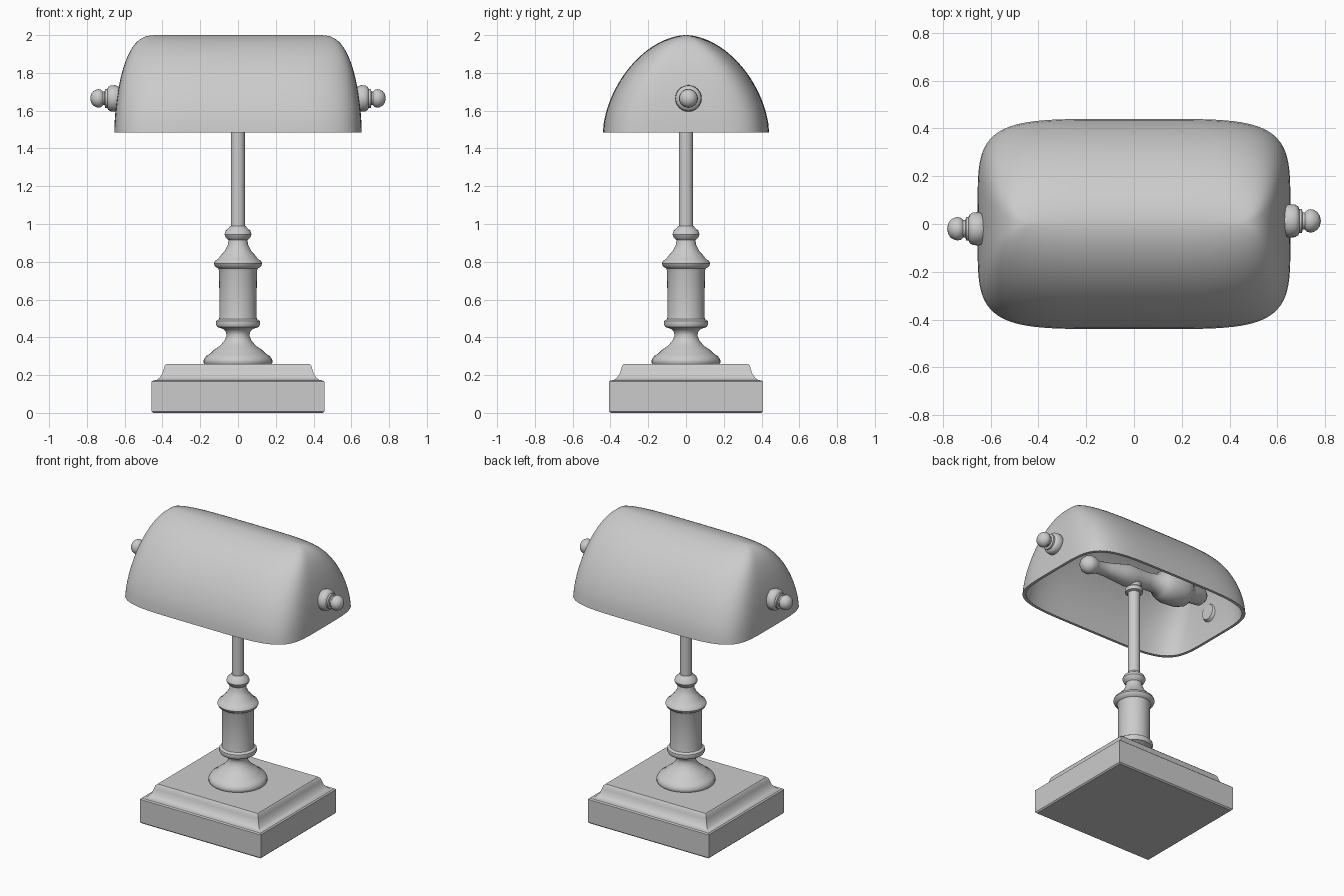
import bpy, bmesh
from math import sin, cos, pi, copysign, radians
from mathutils import Matrix, Vector

if "Cube" in bpy.data.objects:
    bpy.data.objects.remove(bpy.data.objects["Cube"])

grey = bpy.data.materials.new("plain_grey")
grey.use_nodes = True
colour = (0.6, 0.6, 0.6, 1)
grey.diffuse_color = colour
grey.node_tree.nodes["Principled BSDF"].inputs["Base Color"].default_value = colour


def loft(name, rings, angle=40, matrix=Matrix()):
    """Skin a stack of equal-length point rings and close both ends."""
    bm = bmesh.new()
    loops = [[bm.verts.new(p) for p in ring] for ring in rings]
    n = len(loops[0])
    for low, high in zip(loops, loops[1:]):
        for i in range(n):
            j = (i + 1) % n
            bm.faces.new((low[i], low[j], high[j], high[i]))
    bm.faces.new(loops[0][::-1])
    bm.faces.new(loops[-1])
    bmesh.ops.recalc_face_normals(bm, faces=bm.faces)
    mesh = bpy.data.meshes.new(name)
    bm.to_mesh(mesh)
    bm.free()
    mesh.materials.append(grey)
    obj = bpy.data.objects.new(name, mesh)
    bpy.context.collection.objects.link(obj)
    obj.matrix_world = matrix
    bpy.ops.object.select_all(action='DESELECT')
    obj.select_set(True)
    bpy.context.view_layer.objects.active = obj
    bpy.ops.object.shade_smooth_by_angle(angle=radians(angle))
    return obj


def lathe(name, profile, matrix=Matrix(), sides=40):
    """Turn a (radius, height) profile around the local z axis."""
    rings = [[(r * cos(2 * pi * i / sides), r * sin(2 * pi * i / sides), z)
              for i in range(sides)] for r, z in profile]
    return loft(name, rings, 40, matrix)


def along(start, direction):
    """Placement whose local z axis points along a direction."""
    turn = Vector(direction).to_track_quat('Z', 'Y').to_matrix().to_4x4()
    return Matrix.Translation(start) @ turn


def rounded_ring(a, b, z, power, count=96):
    def bend(v):
        return copysign(abs(v) ** (2 / power), v) if abs(v) > 1e-9 else 0
    return [(a * bend(cos(2 * pi * i / count)), b * bend(sin(2 * pi * i / count)), z)
            for i in range(count)]


def shade_ring(s, inset):
    t = 1 - (1 - s) ** 2.5
    fall = 1 - t ** 1.7
    a = 0.655 * (0.64 + 0.36 * fall ** 0.33) - inset
    b = (0.44 - inset) * fall ** 0.55
    return rounded_ring(a, b, 1.485 + (0.515 - inset) * t, 5 - t)


# Stepped plinth with a cove below the top
steps = [(0, 0.008), (0.008, 0), (0.165, 0), (0.172, 0.008), (0.174, 0.025),
         (0.185, 0.04), (0.205, 0.055), (0.23, 0.063), (0.25, 0.069), (0.26, 0.079)]
loft("base", [[(sx * (0.457 - d), sy * (0.407 - d), z)
               for sx, sy in ((1, 1), (-1, 1), (-1, -1), (1, -1))]
              for z, d in steps], 30)

# Turned column
lathe("column", [
    (0.175, 0.255), (0.182, 0.265), (0.182, 0.28), (0.17, 0.3), (0.145, 0.315),
    (0.135, 0.325), (0.125, 0.335), (0.095, 0.355), (0.07, 0.385), (0.06, 0.41),
    (0.065, 0.43), (0.08, 0.445), (0.11, 0.455), (0.118, 0.47), (0.115, 0.487),
    (0.1, 0.497), (0.098, 0.51), (0.1, 0.75), (0.105, 0.765), (0.122, 0.775),
    (0.128, 0.79), (0.122, 0.805), (0.105, 0.815), (0.095, 0.83), (0.068, 0.86),
    (0.054, 0.89), (0.05, 0.915), (0.065, 0.928), (0.072, 0.945), (0.065, 0.965),
    (0.05, 0.978), (0.04, 0.99)])
lathe("stem", [(0.038, 0.98), (0.038, 1.56), (0.055, 1.565), (0.055, 1.59),
               (0.045, 1.6), (0.045, 1.66)])

# Lamp holder with its rounded tail, socket and bulb under the shade
lathe("lamp_holder", [
    (0.005, 0), (0.035, 0.01), (0.055, 0.035), (0.06, 0.06), (0.053, 0.09),
    (0.04, 0.12), (0.045, 0.2), (0.06, 0.3), (0.07, 0.36), (0.065, 0.42),
    (0.055, 0.52), (0.06, 0.6), (0.085, 0.63), (0.105, 0.68), (0.108, 0.78),
    (0.095, 0.83), (0.07, 0.86), (0.06, 0.88), (0.06, 0.96), (0.035, 0.99), (0.005, 1)],
    along((0.42, 0, 1.625), (-1, 0, 0.12)))

# Hollow shade: inner skin down to the rim, then outer skin up to the crown
levels = [0.97 * i / 24 for i in range(25)]
loft("shade", [shade_ring(s, 0.018) for s in reversed(levels)]
     + [shade_ring(s, 0) for s in levels], 50)

# Ball-ended knobs on both ends of the shade
for side, y in (("left", 0.013), ("right", -0.02)):
    sign = 1 if side == "left" else -1
    lathe(side + "_knob", [
        (0.05, 0.61), (0.064, 0.635), (0.07, 0.65), (0.068, 0.675), (0.06, 0.688),
        (0.05, 0.692), (0.05, 0.703), (0.036, 0.706), (0.036, 0.715), (0.046, 0.725),
        (0.049, 0.738), (0.047, 0.75), (0.038, 0.767), (0.022, 0.778), (0.003, 0.782)],
        along((0, y, 1.665), (sign, 0, 0)), 32)
